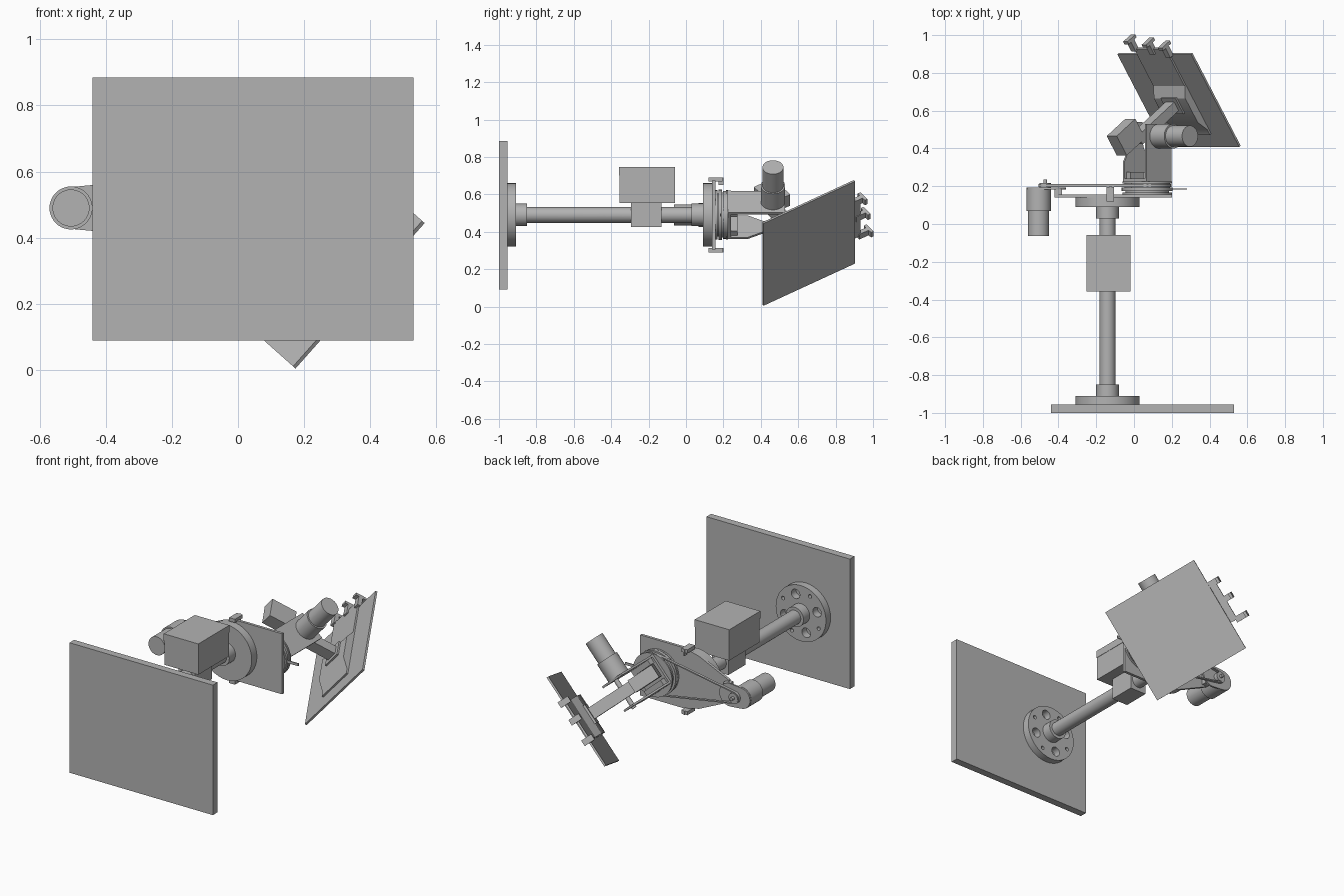
import bpy, bmesh
from math import cos, sin, pi, radians, acos
from mathutils import Matrix, Vector

if "Cube" in bpy.data.objects:
    bpy.data.objects.remove(bpy.data.objects["Cube"])

grey = bpy.data.materials.new("machined_grey")
grey.use_nodes = True
GREY = (0.45, 0.45, 0.45, 1)
grey.diffuse_color = GREY
grey.node_tree.nodes["Principled BSDF"].inputs["Base Color"].default_value = GREY
parts = []


def frame(a, b, c, origin):
    m = Matrix((a, b, c)).transposed().to_4x4()
    m.translation = origin
    return m


# Working frames: world, upright (x, z, depth), turned fork, tilted panel
X, Y, Z = Vector((1, 0, 0)), Vector((0, 1, 0)), Vector((0, 0, 1))
TURN, TILT = radians(48.4), radians(34.8)
u = X * cos(TURN) + Z * sin(TURN)
w = Z * cos(TURN) - X * sin(TURN)
v = Y * cos(TILT) + w * sin(TILT)
n = w * cos(TILT) - Y * sin(TILT)
HUB = Vector((0.07, 0, 0.49))
PIVOT = HUB + Y * 0.5
WORLD = Matrix.Identity(4)
UPRIGHT = frame(X, Z, Y, (0, 0, 0))
SHAFT = frame(X, Z, Y, (-0.14, 0, 0.49))
TURNED = frame(u, w, Y, HUB)
PANEL = frame(u, v, n, PIVOT - n * 0.274)
SIDE = frame(v, n, u, PIVOT - n * 0.274)


def finish(name, bm, m):
    bm.transform(m)
    bmesh.ops.recalc_face_normals(bm, faces=bm.faces)
    mesh = bpy.data.meshes.new(name)
    bm.to_mesh(mesh)
    bm.free()
    mesh.materials.append(grey)
    ob = bpy.data.objects.new(name, mesh)
    bpy.context.collection.objects.link(ob)
    parts.append(ob)
    return ob


def box(name, lo, hi, m=WORLD):
    bm = bmesh.new()
    bmesh.ops.create_cube(bm, size=1)
    lo, hi = Vector(lo), Vector(hi)
    size = hi - lo
    bm.transform(Matrix.Translation((lo + hi) / 2) @ Matrix.Diagonal((*size, 1)))
    return finish(name, bm, m)


def add_disc(bm, x, y, r, z0, z1, seg=40):
    bmesh.ops.create_cone(bm, cap_ends=True, segments=seg, radius1=r, radius2=r, depth=z1 - z0,
                          matrix=Matrix.Translation((x, y, (z0 + z1) / 2)))


def disc(name, x, y, r, z0, z1, m):
    bm = bmesh.new()
    add_disc(bm, x, y, r, z0, z1)
    return finish(name, bm, m)


def prism(name, pts, z0, z1, m):
    bm = bmesh.new()
    face = bm.faces.new([bm.verts.new((x, y, z0)) for x, y in pts])
    ext = bmesh.ops.extrude_face_region(bm, geom=[face])["geom"]
    bmesh.ops.translate(bm, vec=(0, 0, z1 - z0),
                        verts=[e for e in ext if isinstance(e, bmesh.types.BMVert)])
    return finish(name, bm, m)


def drill(ob, holes, z0, z1, m):
    """Cut round holes (x, y, radius) through a part."""
    bm = bmesh.new()
    for x, y, r in holes:
        add_disc(bm, x, y, r, z0, z1, 20)
    cutter = finish("hole_cutter", bm, m)
    cutter.hide_render = True
    mod = ob.modifiers.new("holes", 'BOOLEAN')
    mod.operation, mod.object, mod.solver = 'DIFFERENCE', cutter, 'EXACT'
    bpy.context.view_layer.objects.active = ob
    bpy.ops.object.modifier_apply(modifier=mod.name)
    parts.remove(cutter)
    bpy.data.objects.remove(cutter)


def loop(x0, r0, x1, r1, y, steps=20):
    """Outline wrapped round two circles, the larger at x1."""
    a = acos((r1 - r0) / (x1 - x0))
    pts = []
    for cx, r, start, end in ((x1, r1, a - pi, pi - a), (x0, r0, pi - a, pi + a)):
        for i in range(steps + 1):
            t = start + (end - start) * i / steps
            pts.append((cx + r * cos(t), y + r * sin(t)))
    return pts


def motor(name, x, y, tip, m, sign=1):
    """Gear motor: a wide gearbox and a narrower can."""
    for part, r, a, b in (("gearbox", 0.065, 0, 0.115), ("can", 0.056, 0.115, 0.247)):
        lo, hi = sorted((tip + sign * a, tip + sign * b))
        disc(f"{name}_{part}", x, y, r, lo, hi, m)


# Base plate and shaft
box("base_plate", (-0.44, -1, 0.09), (0.53, -0.955, 0.885))
shaft = disc("shaft", 0, 0, 0.042, -0.955, 0.14, SHAFT)
drill(shaft, [(y, 0.49, 0.014) for y in (-0.43, -0.34, -0.255, -0.165)], -0.3, 0.1,
      frame(Y, Z, X, (0, 0, 0)))

# Flanges with bolt holes
ring = [(0.115 * cos(radians(72 + 90 * k)), 0.115 * sin(radians(72 + 90 * k)), 0.029) for k in range(4)]
ring += [(0.135 * cos(radians(27 + 90 * k)), 0.135 * sin(radians(27 + 90 * k)), 0.011) for k in range(4)]
for name, a, b, c, d in (("base", -0.955, -0.91, -0.91, -0.85), ("head", 0.09, 0.14, 0.03, 0.09)):
    drill(disc(f"{name}_flange", 0, 0, 0.17, a, b, SHAFT), ring, a - 0.02, b + 0.02, SHAFT)
    disc(f"{name}_flange_collar", 0, 0, 0.06, c, d, SHAFT)

# Control box and its saddle
box("control_box", (-0.25, -0.355, 0.555), (-0.02, -0.06, 0.7))
box("control_box_lid", (-0.252, -0.358, 0.7), (-0.018, -0.058, 0.745))
saddle = box("saddle", (-0.195, -0.295, 0.425), (-0.085, -0.13, 0.555))
drill(saddle, [(y, 0.49, 0.014) for y in (-0.255, -0.165)], -0.3, 0.1, frame(Y, Z, X, (0, 0, 0)))

# Carrier plate, mirrored about the shaft height
half = [(0.2, 0.185), (-0.1, 0.185), (-0.2, 0.16), (-0.4, 0.068)]
outline = [(x, 0.49 + z) for x, z in half] + [(x, 0.49 - z) for x, z in reversed(half)]
carrier = prism("carrier_plate", outline, 0.14, 0.157, UPRIGHT)
corner = [(x, 0.49 + s * 0.16, 0.009) for x in (0.03, 0.17) for s in (-1, 1)]
drill(carrier, [(x - 0.14, z + 0.49, r) for x, z, r in ring] + corner, 0.1, 0.2, UPRIGHT)
for name, s in (("upper", 1), ("lower", -1)):
    za, zb = sorted((0.49 + s * 0.178, 0.49 + s * 0.2))
    box(f"{name}_limit_switch", (-0.145, 0.12, za), (-0.105, 0.195, zb))
    box(f"{name}_switch_lever", (-0.13, 0.175, min(za, 0.49 + s * 0.16)), (-0.12, 0.2, zb))

# Pan motor with its mount
box("motor_spacer", (-0.42, 0.14, 0.43), (-0.38, 0.185, 0.55))
prism("motor_mount", loop(-0.505, 0.063, -0.43, 0.07, 0.49), 0.183, 0.193, UPRIGHT)
motor("pan_motor", -0.505, 0.49, 0.183, UPRIGHT, -1)
disc("small_pulley", -0.47, 0.49, 0.03, 0.193, 0.217, UPRIGHT)
disc("pan_motor_shaft", -0.47, 0.49, 0.01, 0.19, 0.235, UPRIGHT)

# Drive belt: a thin closed band
bm = bmesh.new()
outer, inner = (loop(-0.47, 0.036 - t, 0.07, 0.128 - t, 0.49) for t in (0, 0.007))
rows = [[bm.verts.new((x, y, z)) for x, y in line]
        for line, z in ((outer, 0.197), (outer, 0.213), (inner, 0.213), (inner, 0.197))]
for k in range(4):
    for i in range(len(outer)):
        j, q = (i + 1) % len(outer), (k + 1) % 4
        bm.faces.new((rows[k][i], rows[k][j], rows[q][j], rows[q][i]))
finish("drive_belt", bm, UPRIGHT)

# Large grooved pulley and pointer
for i, (r, a, b) in enumerate(((0.132, 0.157, 0.168), (0.115, 0.168, 0.175), (0.135, 0.175, 0.193),
                               (0.12, 0.193, 0.215), (0.132, 0.215, 0.224))):
    disc(f"large_pulley_layer_{i + 1}", 0.07, 0.49, r, a, b, UPRIGHT)
box("pointer", (0.1, 0.182, 0.482), (0.28, 0.188, 0.498))

# Fork that turns on the pulley
box("fork_base", (-0.095, -0.088, 0.224), (0.095, 0.088, 0.24), TURNED)
FORK = frame(w, Y, u, HUB)
tall = prism("motor_fork_arm", [(-0.088, 0.224), (0.088, 0.224), (0.088, 0.53), (-0.088, 0.53)],
             0.082, 0.094, FORK)
short = prism("bearing_fork_arm", [(-0.088, 0.224), (0.088, 0.224), (0.088, 0.33), (0.045, 0.41),
                                   (0.04, 0.54), (-0.04, 0.54), (-0.045, 0.41), (-0.088, 0.33)],
              -0.094, -0.082, FORK)
bolts = [(s * 0.06, y, 0.011) for s in (-1, 1) for y in (0.26, 0.31)]
drill(tall, bolts, 0.05, 0.12, FORK)
drill(short, bolts, -0.12, -0.05, FORK)
for s in (-1, 1):
    box("fork_foot_" + ("left" if s > 0 else "right"),
        (s * 0.07 - 0.02, -0.075, 0.24), (s * 0.07 + 0.02, 0.075, 0.275), TURNED)

# Tilt motor and axle
TILT_AXIS = frame(Y, w, u, HUB)
motor("tilt_motor", 0.465, 0, 0.094, TILT_AXIS)
disc("tilt_axle", 0.5, 0, 0.014, -0.105, 0.1, TILT_AXIS)

# Tilting arm and counterweight
box("tilt_arm", (-0.035, -0.028, 0.04), (0.035, 0.028, 0.37), PANEL)
box("counterweight", (-0.04, -0.01, 0.34), (0.04, 0.115, 0.5), PANEL)
box("arm_foot", (-0.06, -0.05, 0.045), (0.06, 0.05, 0.06), PANEL)

# Square panel with a folded bracket and edge clips
box("square_panel", (-0.294, -0.298, -0.006), (0.294, 0.298, 0.006), PANEL)
prism("folded_bracket", [(0.34, 0.004), (0.34, 0.016), (0.1, 0.016), (0.045, 0.05), (-0.11, 0.05),
                         (-0.18, 0.016), (-0.213, 0.016), (-0.213, 0.004)], -0.125, 0.125, SIDE)
for i, (a, b) in enumerate(((-0.125, 0.385), (0.01, 0.365), (0.125, 0.345))):
    box(f"edge_clip_{i + 1}", (a - 0.018, b - 0.055, 0.0), (a + 0.018, b + 0.02, 0.026), PANEL)
    box(f"clip_lip_{i + 1}", (a - 0.018, b + 0.005, -0.022), (a + 0.018, b + 0.022, 0.045), PANEL)

# Smooth round parts, keep edges crisp
for ob in bpy.context.selected_objects:
    ob.select_set(False)
for ob in parts:
    ob.select_set(True)
bpy.context.view_layer.objects.active = parts[0]
bpy.ops.object.shade_smooth_by_angle(angle=radians(30))
